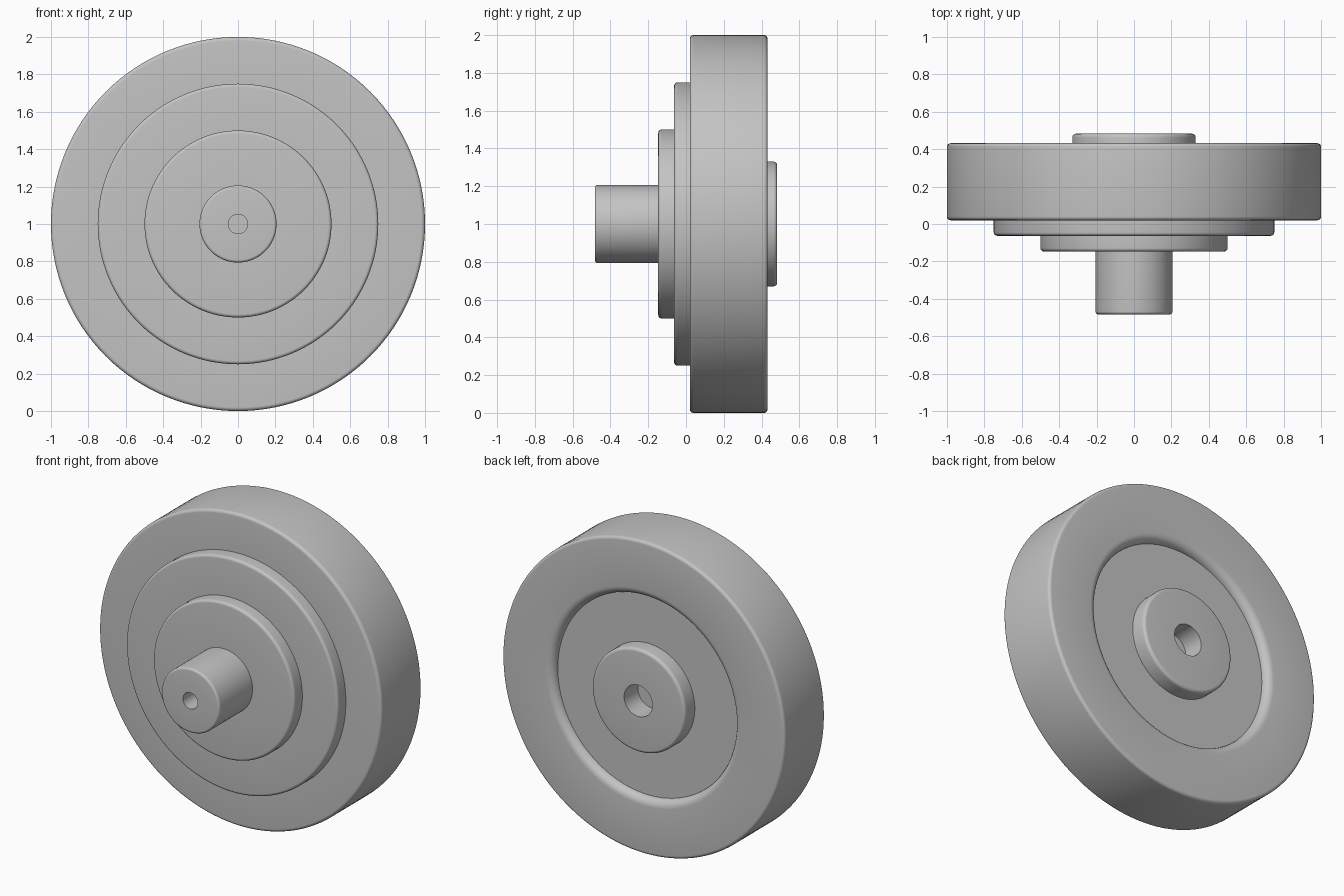
import bpy, bmesh, math
from mathutils import Vector

if "Cube" in bpy.data.objects:
    bpy.data.objects.remove(bpy.data.objects["Cube"])

SEGMENTS = 128
AXIS_Z = 1.0

grey = bpy.data.materials.new("plain grey")
grey.diffuse_color = (0.55, 0.55, 0.55, 1)
grey.use_nodes = True
grey.node_tree.nodes["Principled BSDF"].inputs["Base Color"].default_value = grey.diffuse_color


def rounded(points, steps=6):
    """Turn (radius, y, fillet) corners into a profile with rounded right angles."""
    out = []
    for i, (r, y, f) in enumerate(points):
        p = Vector((r, y))
        if f == 0:
            out.append(p)
            continue
        a = (Vector(points[i - 1][:2]) - p).normalized() * f
        b = (Vector(points[i + 1][:2]) - p).normalized() * f
        centre = p + a + b
        for k in range(steps + 1):
            t = math.pi / 2 * k / steps
            out.append(centre - b * math.cos(t) - a * math.sin(t))
    return out


def lathe(name, points):
    """Spin a profile about the wheel's front-to-back axis."""
    profile = rounded(points)
    bm = bmesh.new()
    rings = []
    for s in range(SEGMENTS):
        t = 2 * math.pi * s / SEGMENTS
        rings.append([bm.verts.new((p.x * math.cos(t), p.y, AXIS_Z + p.x * math.sin(t)))
                      for p in profile])
    for s in range(SEGMENTS):
        a, b = rings[s], rings[(s + 1) % SEGMENTS]
        for i in range(len(profile) - 1):
            bm.faces.new((a[i], a[i + 1], b[i + 1], b[i]))
    bmesh.ops.remove_doubles(bm, verts=bm.verts, dist=1e-5)
    mesh = bpy.data.meshes.new(name)
    bm.to_mesh(mesh)
    bm.free()
    mesh.materials.append(grey)
    obj = bpy.data.objects.new(name, mesh)
    bpy.context.collection.objects.link(obj)
    bpy.ops.object.select_all(action='DESELECT')
    obj.select_set(True)
    bpy.context.view_layer.objects.active = obj
    bpy.ops.object.shade_smooth_by_angle(angle=math.radians(30))


# y stations from front to back
SHAFT, SMALL, LARGE, FRONT = -0.483, -0.147, -0.063, 0.02
FLOOR, BACK, BOSS = 0.382, 0.432, 0.483

# front shaft with a blind centre hole
lathe("shaft", [(0, SHAFT + 0.25, 0), (0.052, SHAFT + 0.25, 0), (0.052, SHAFT, 0),
                (0.206, SHAFT, 0.015), (0.206, SMALL, 0)])
# two stepped discs
lathe("small_step", [(0.206, SMALL, 0), (0.5, SMALL, 0.018), (0.5, LARGE, 0)])
lathe("large_step", [(0.5, LARGE, 0), (0.75, LARGE, 0.018), (0.75, FRONT, 0)])
# main wheel with rounded lip around the rear recess
lathe("wheel", [(0.75, FRONT, 0), (1.0, FRONT, 0.02), (1.0, BACK, 0.02),
                (0.64, BACK, BACK - FLOOR), (0.64, FLOOR, 0), (0.33, FLOOR, 0)])
# rear boss with a wider blind hole
lathe("rear_boss", [(0.33, FLOOR, 0), (0.33, BOSS, 0.02), (0.1, BOSS, 0),
                    (0.1, BOSS - 0.14, 0), (0, BOSS - 0.14, 0)])
